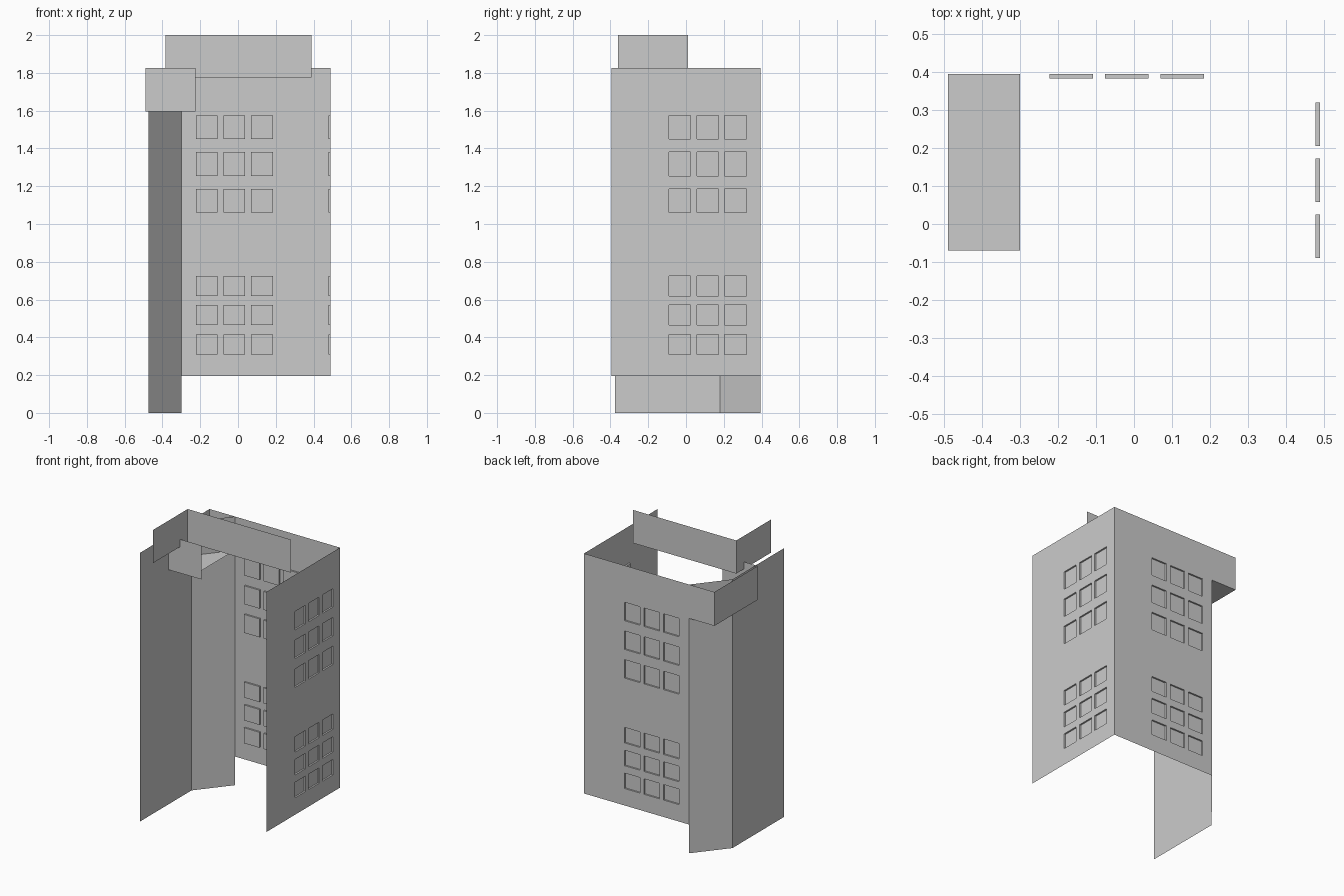
import bpy

if "Cube" in bpy.data.objects:
    bpy.data.objects.remove(bpy.data.objects["Cube"])

TOP, BASE, LEDGE = 1.825, 0.195, 1.595   # wall top, wall underside, overhang underside
DEPTH = 0.011                            # window recess depth
ROWS = [(z, z + 0.105) for z in (0.31, 0.465, 0.62)] + \
       [(z, z + 0.125) for z in (1.06, 1.255, 1.45)]


def make(name, verts, faces):
    mesh = bpy.data.meshes.new(name)
    mesh.from_pydata(verts, [], faces)
    obj = bpy.data.objects.new(name, mesh)
    bpy.context.collection.objects.link(obj)
    return obj


def strip(name, path, z0, z1):
    """Vertical wall sheet along a plan path; faces the right of the path."""
    n = len(path)
    verts = [(x, y, z0) for x, y in path] + [(x, y, z1) for x, y in path]
    faces = [(i, i + 1, n + i + 1, n + i) for i in range(n - 1)]
    return make(name, verts, faces)


def window_wall(name, place, u0, u1, cols):
    """Flat wall gridded around windows, each window cell sunk inwards."""
    us = sorted([u0, u1] + [u for c in cols for u in c])
    zs = sorted([BASE, TOP] + [z for r in ROWS for z in r])
    verts, faces = [], []
    for a, b in zip(us, us[1:]):
        for c, d in zip(zs, zs[1:]):
            k = len(verts)
            ring = [(a, c), (b, c), (b, d), (a, d)]
            verts += [place(u, z, 0) for u, z in ring]
            if (a, b) in cols and (c, d) in ROWS:
                verts += [place(u, z, DEPTH) for u, z in ring]
                faces.append((k + 4, k + 5, k + 6, k + 7))
                for i in range(4):
                    j = (i + 1) % 4
                    faces.append((k + i, k + j, k + 4 + j, k + 4 + i))
            else:
                faces.append((k, k + 1, k + 2, k + 3))
    return make(name, verts, faces)


# Main walls with recessed windows
window_wall("right_wall", lambda u, z, d: (0.49 - d, u, z), -0.395, 0.395,
            [(-0.09, 0.025), (0.058, 0.172), (0.205, 0.32)])
window_wall("back_wall", lambda u, z, d: (-u, 0.395 - d, z), -0.49, 0.30,
            [(-0.185, -0.07), (-0.038, 0.077), (0.108, 0.223)])

# Left wall with chamfered corner, down to the ground
strip("left_wall", [(-0.30, 0.395), (-0.475, 0.18), (-0.475, -0.375)], 0, TOP)

# Overhanging upper corner: back, side and front sheets plus soffit
strip("overhang_sides", [(-0.30, 0.395), (-0.49, 0.395), (-0.49, -0.07), (-0.225, -0.07)],
      LEDGE, TOP)
make("overhang_soffit", [(-0.49, -0.07, LEDGE), (-0.49, 0.395, LEDGE),
                         (-0.30, 0.395, LEDGE), (-0.30, -0.07, LEDGE)], [(0, 1, 2, 3)])

# Rooftop parapet
strip("roof_parapet", [(0.39, 0.01), (-0.385, 0.01), (-0.385, -0.36)], 1.775, 2.0)
